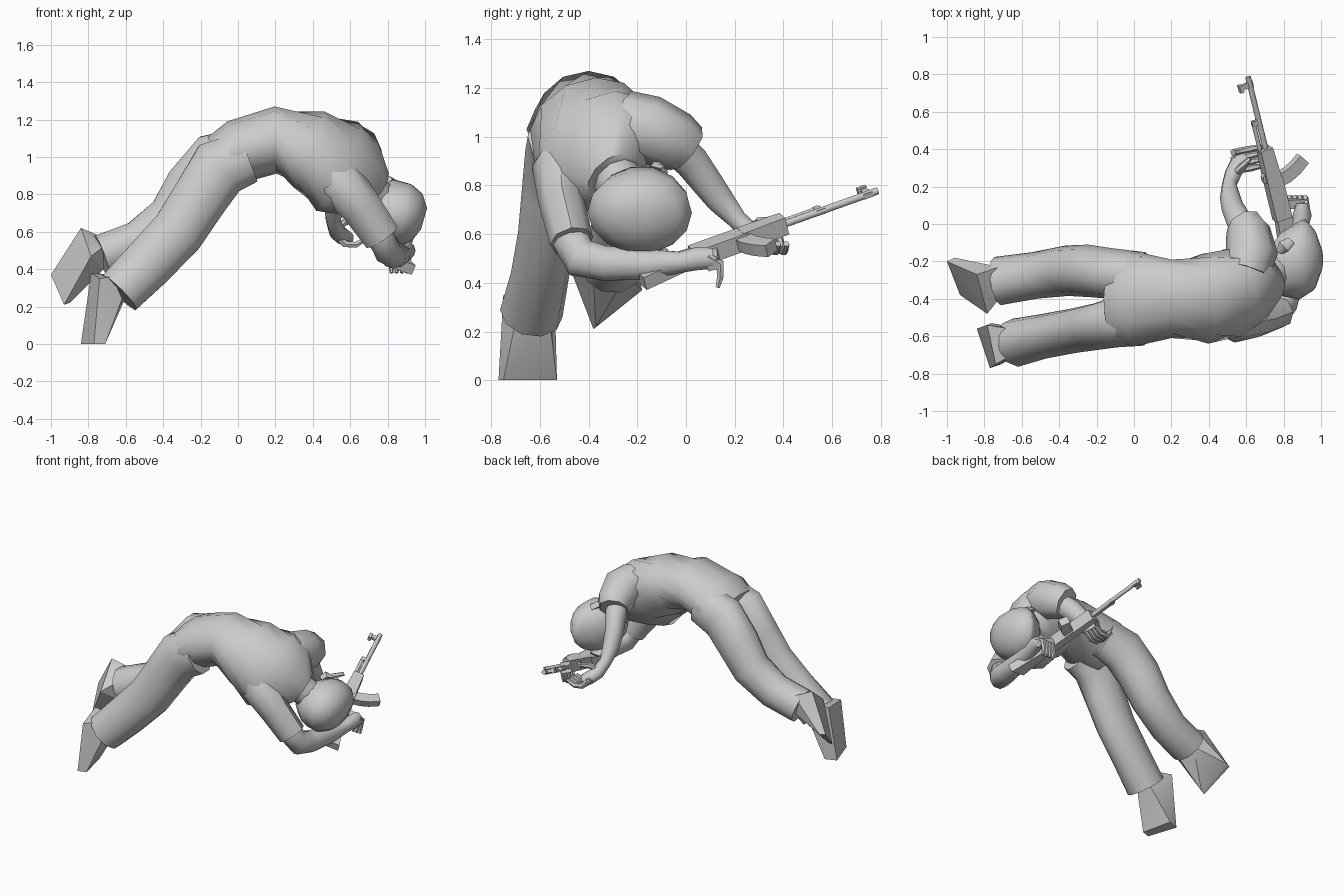
import bpy, bmesh, math
from mathutils import Vector as V


def finish(name, bm, angle=50):
    bmesh.ops.recalc_face_normals(bm, faces=bm.faces)
    me = bpy.data.meshes.new(name)
    bm.to_mesh(me)
    bm.free()
    ob = bpy.data.objects.new(name, me)
    bpy.context.collection.objects.link(ob)
    bpy.ops.object.select_all(action='DESELECT')
    ob.select_set(True)
    bpy.context.view_layer.objects.active = ob
    if angle:
        bpy.ops.object.shade_smooth_by_angle(angle=math.radians(angle))
    return ob


def loft(name, rings, wide=(0, 1, 0), sides=10, angle=50):
    """Skin elliptical rings: (x, y, z, half width, half depth[, width direction])."""
    bm = bmesh.new()
    cs = [V(r[:3]) for r in rings]
    loops = []
    for i, r in enumerate(rings):
        t = (cs[min(i + 1, len(cs) - 1)] - cs[max(i - 1, 0)]).normalized()
        w = V(r[5] if len(r) > 5 else wide)
        w = (w - t * w.dot(t)).normalized()
        n = t.cross(w)
        loops.append([bm.verts.new(cs[i] + w * r[3] * math.cos(a) + n * r[4] * math.sin(a))
                      for a in (2 * math.pi * k / sides for k in range(sides))])
    for a, b in zip(loops, loops[1:]):
        for k in range(sides):
            j = (k + 1) % sides
            bm.faces.new((a[k], a[j], b[j], b[k]))
    bm.faces.new(loops[0])
    bm.faces.new(loops[-1])
    return finish(name, bm, angle)


def hull(name, pts, angle=30):
    bm = bmesh.new()
    for p in pts:
        bm.verts.new(p)
    bmesh.ops.convex_hull(bm, input=bm.verts[:])
    return finish(name, bm, angle)


# torso: bent at the waist and rolled so the left shoulder is high
R1, R2 = (.15, .85, .4), (.35, .65, .65)
loft("torso", [(-.1, -.4, .98, .23, .14), (0, -.4, 1.03, .255, .17), (.2, -.4, 1.09, .21, .18),
               (.38, -.4, 1.04, .25, .21, R1), (.53, -.37, .95, .29, .22, R2),
               (.65, -.33, .89, .25, .17, R2), (.72, -.29, .83, .13, .12, R2)], sides=12)
loft("neck", [(.66, -.31, .87, .11, .11), (.74, -.26, .79, .1, .1), (.83, -.2, .71, .1, .1)])

# head: crown points to +x, face to +y
loft("head", [(.73, -.12, .70, .1, .09), (.77, -.15, .70, .175, .15), (.83, -.18, .70, .21, .18),
              (.9, -.19, .69, .215, .17), (.96, -.19, .68, .165, .13), (.995, -.19, .67, .07, .06)],
     sides=14, angle=70)
loft("left_ear", [(.78, -.15, .86, .02, .012), (.8, -.12, .88, .035, .02), (.84, -.09, .86, .025, .012)],
     wide=(1, 0, 0), sides=6)
loft("right_ear", [(.78, -.15, .54, .02, .012), (.8, -.12, .52, .035, .02), (.84, -.09, .53, .025, .012)],
     wide=(1, 0, 0), sides=6)

# trouser legs
loft("right_leg", [(.05, -.52, 1.0, .13, .15), (-.1, -.525, .94, .135, .17), (-.21, -.55, .77, .125, .155),
                   (-.32, -.57, .6, .12, .15), (-.48, -.6, .43, .12, .145), (-.635, -.635, .275, .13, .135)])
loft("left_leg", [(.05, -.28, 1.02, .13, .15), (-.12, -.265, .97, .135, .17), (-.25, -.25, .83, .14, .155),
                  (-.36, -.25, .67, .135, .135), (-.53, -.275, .54, .125, .125),
                  (-.73, -.305, .47, .13, .12)])

# boots, toes pointing down
hull("right_boot", [(-.84, -.56, 0), (-.77, -.77, 0), (-.71, -.75, 0), (-.76, -.53, 0),
                    (-.785, -.54, .38), (-.74, -.75, .35), (-.6, -.56, .25), (-.62, -.7, .24),
                    (-.67, -.56, .37), (-.67, -.71, .36)])
hull("left_boot", [(-1, -.2, .37), (-.93, -.38, .21), (-.9, -.37, .22), (-.96, -.18, .37),
                   (-.84, -.27, .62), (-.785, -.48, .47), (-.72, -.23, .57), (-.72, -.4, .52),
                   (-.72, -.24, .44), (-.72, -.38, .4)])

# arms with short sleeves
loft("right_sleeve", [(.5, -.47, .93, .12, .12), (.55, -.52, .86, .115, .13), (.66, -.51, .73, .095, .11),
                      (.77, -.47, .57, .09, .1)], sides=8)
loft("right_arm", [(.68, -.5, .7, .07, .08), (.76, -.47, .57, .075, .08), (.8, -.43, .5, .075, .085),
                   (.83, -.33, .48, .07, .075), (.86, -.15, .475, .062, .065), (.885, -.02, .485, .045, .045),
                   (.9, .05, .5, .05, .05), (.9, .11, .5, .035, .045)], wide=(1, 0, 0), sides=10)
loft("left_sleeve", [(.6, -.25, 1.05, .13, .14), (.63, -.15, 1.03, .14, .14), (.61, -.04, .98, .12, .125),
                     (.59, 0, .95, .1, .11)], wide=(1, 0, 0), sides=8)
loft("left_arm", [(.62, -.1, 1.01, .08, .08), (.56, .02, .9, .07, .075), (.53, .08, .82, .062, .068),
                  (.515, .14, .74, .056, .06), (.51, .21, .66, .04, .042), (.53, .27, .6, .045, .045),
                  (.565, .33, .57, .05, .04), (.6, .35, .56, .035, .03)], wide=(1, 0, 0), sides=10)

# fingers wrapped around the weapon
for i in range(4):
    f = .034 * i
    loft(f"left_finger_{i}", [(.53, .28 + f, .58, .018, .02), (.57, .29 + f, .535, .018, .02),
                              (.63, .3 + f, .53, .018, .018), (.68, .31 + f, .56, .013, .013)], sides=6)
for i in range(4):
    f = .028 * i
    loft(f"right_finger_{i}", [(.84 + f, .09, .51, .016, .016), (.83 + f, .14, .48, .018, .018),
                               (.82 + f, .14, .42, .015, .015), (.82 + f, .13, .38, .01, .01)],
         wide=(1, 0, 0), sides=6)
loft("left_thumb", [(.53, .26, .61, .02, .02), (.57, .3, .65, .02, .02), (.62, .35, .66, .013, .013)], sides=6)

# rifle frame: along the barrel, down toward the magazine, sideways
butt, muzzle = V((.85, -.2, .425)), V((.615, .765, .77))
A = (muzzle - butt).normalized()
D = V((.9, .3, -.3))
D = (D - A * D.dot(A)).normalized()
S = A.cross(D)


def at(a, d, s=0):
    return butt + A * a + D * d + S * s


def slab(name, profile, half):
    """Extrude a convex side outline (along, down) to both sides."""
    return hull(name, [at(a, d, s) for a, d in profile for s in (-half, half)])


def rod(name, a0, a1, d, r):
    return loft(name, [(*at(a0, d), r, r), (*at(a1, d), r, r)], wide=D, sides=8)


slab("stock", [(0, -.06), (0, .1), (.27, .04), (.27, -.035)], .028)
slab("receiver", [(.25, -.045), (.25, .045), (.49, .045), (.49, -.045)], .036)
slab("handguard", [(.47, -.045), (.47, .04), (.66, .03), (.66, -.04)], .038)
slab("pistol_grip", [(.3, .03), (.35, .03), (.31, .16), (.26, .15)], .022)
curve = [(.43, .5, .03), (.44, .51, .09), (.465, .53, .15), (.505, .56, .21)]
for i, (p, q) in enumerate(zip(curve, curve[1:])):
    slab(f"magazine_{i}", [(p[0], p[2]), (p[1], p[2] - .012 * i), (q[1], q[2] - .012 * (i + 1)), (q[0], q[2])], .026)
rod("barrel", .64, 1.075, 0, .016)
rod("gas_tube", .64, .83, -.032, .012)
slab("gas_block", [(.8, -.042), (.8, .012), (.84, .012), (.82, -.042)], .012)
slab("front_sight", [(1.01, .016), (1.05, .016), (1.04, -.06), (1.02, -.06)], .011)
slab("sight_hood", [(1.005, -.045), (1.045, -.045), (1.045, -.065), (1.005, -.065)], .018)
slab("rear_sight", [(.47, -.04), (.53, -.04), (.51, -.058), (.48, -.058)], .018)
